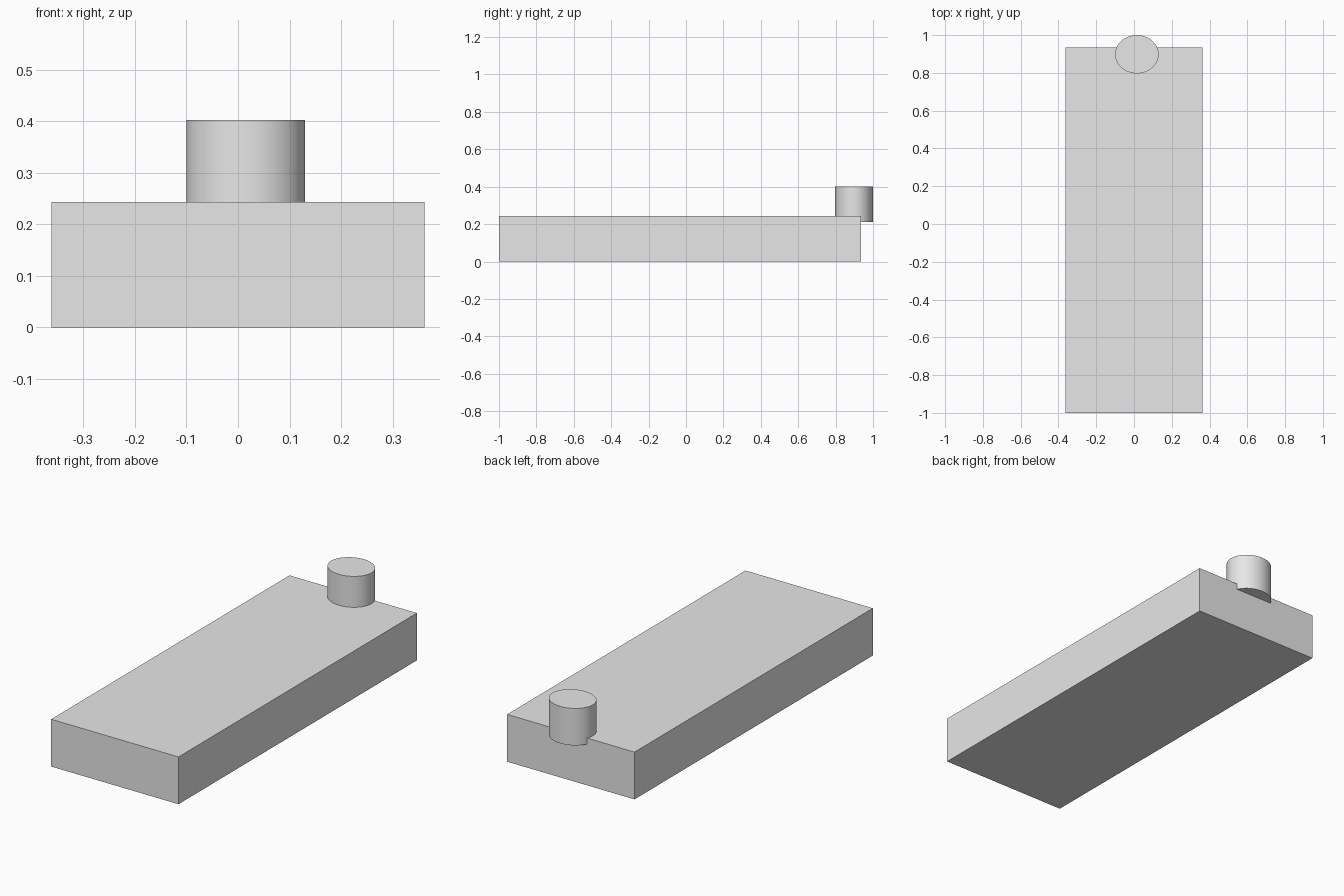
import bpy
import math

cube = bpy.data.objects.get("Cube")
if cube:
    bpy.data.objects.remove(cube, do_unlink=True)

# Single light grey material
GREY = (0.8, 0.8, 0.8, 1.0)
grey = bpy.data.materials.new("light grey")
grey.use_nodes = True
grey.diffuse_color = GREY
for node in grey.node_tree.nodes:
    if node.type == 'BSDF_PRINCIPLED':
        node.inputs["Base Color"].default_value = GREY


def finish(name, low, high):
    """Fit the active unit-sized primitive between two corners."""
    obj = bpy.context.object
    obj.name = name
    obj.location = [(a + b) / 2 for a, b in zip(low, high)]
    obj.scale = [b - a for a, b in zip(low, high)]
    bpy.ops.object.transform_apply(location=False, rotation=False, scale=True)
    obj.data.materials.append(grey)
    return obj


# Long flat slab
bpy.ops.mesh.primitive_cube_add(size=1)
finish("base_slab", (-0.362, -1.0, 0.0), (0.362, 0.935, 0.243))

# Slightly oval peg, sunk into the slab and overhanging its back edge
bpy.ops.mesh.primitive_cylinder_add(vertices=64, radius=0.5, depth=1)
finish("round_peg", (-0.10, 0.797, 0.212), (0.13, 1.0, 0.402))
bpy.ops.object.shade_smooth_by_angle(angle=math.radians(30))
